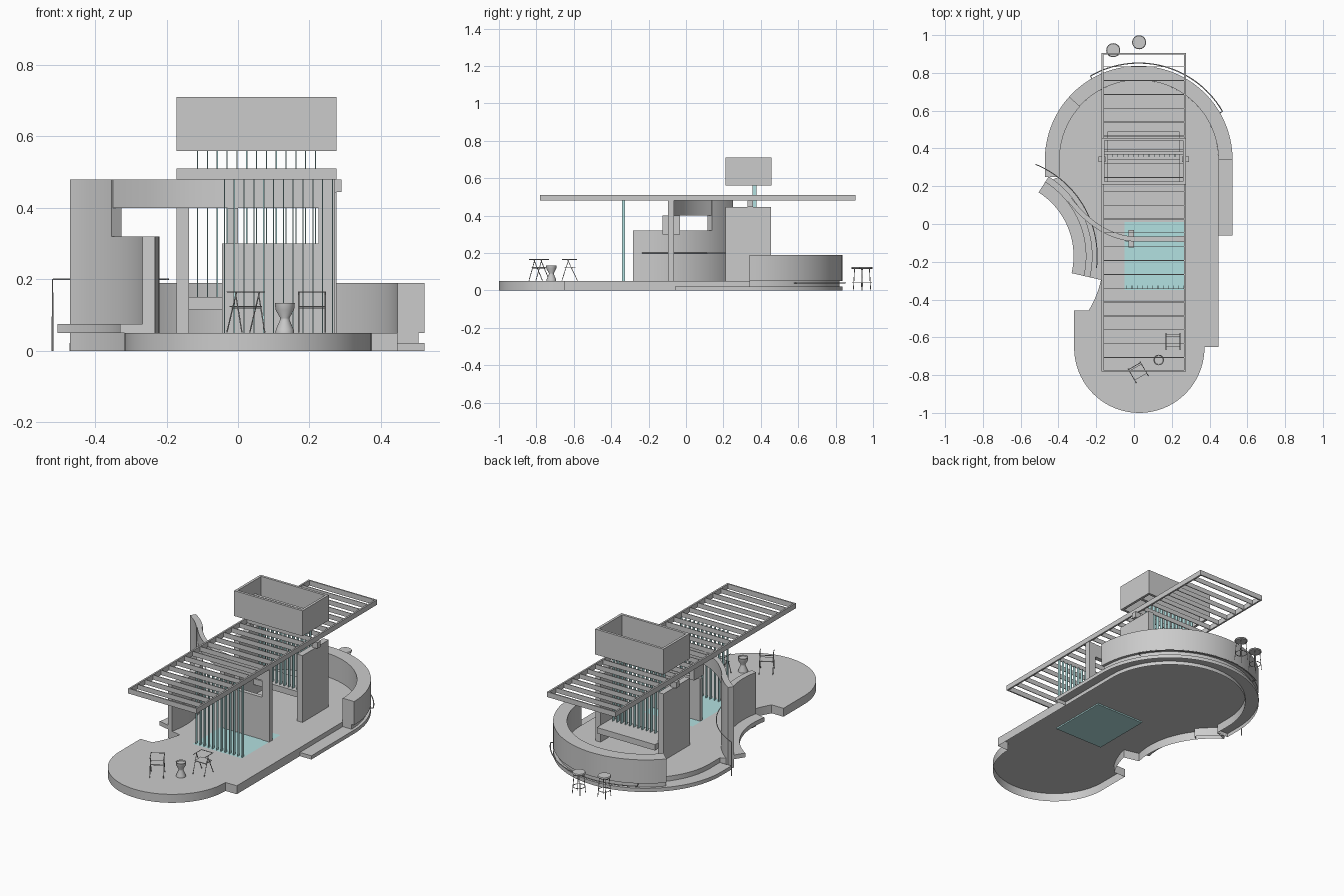
import bpy, bmesh, math
from mathutils import Vector, geometry

if "Cube" in bpy.data.objects:
    bpy.data.objects.remove(bpy.data.objects["Cube"])

glass = bpy.data.materials.new("pale_teal_glass")
glass.diffuse_color = (0.45, 0.75, 0.75, 0.55)
glass.use_nodes = True
glass.node_tree.nodes["Principled BSDF"].inputs["Base Color"].default_value = glass.diffuse_color

def finish(bm, name, smooth=False, mat=None):
    bmesh.ops.recalc_face_normals(bm, faces=bm.faces)
    me = bpy.data.meshes.new(name)
    bm.to_mesh(me)
    bm.free()
    ob = bpy.data.objects.new(name, me)
    bpy.context.collection.objects.link(ob)
    if mat:
        me.materials.append(mat)
    if smooth:
        select(ob)
        bpy.ops.object.shade_smooth_by_angle(angle=math.radians(30))
    return ob

def select(ob):
    bpy.ops.object.select_all(action='DESELECT')
    ob.select_set(True)
    bpy.context.view_layer.objects.active = ob

def prism(name, pts, z0, z1):
    bm = bmesh.new()
    f = bm.faces.new([bm.verts.new((p[0], p[1], z0)) for p in pts])
    r = bmesh.ops.extrude_face_region(bm, geom=[f])
    for v in r["geom"]:
        if isinstance(v, bmesh.types.BMVert):
            v.co.z = z1
    return finish(bm, name, True)

def boxes(name, specs, mat=None):
    # each spec: x0, x1, y0, y1, z0, z1
    bm = bmesh.new()
    for x0, x1, y0, y1, z0, z1 in specs:
        for v in bmesh.ops.create_cube(bm, size=1)["verts"]:
            v.co = Vector(((x0 + x1) / 2 + v.co.x * (x1 - x0),
                           (y0 + y1) / 2 + v.co.y * (y1 - y0),
                           (z0 + z1) / 2 + v.co.z * (z1 - z0)))
    return finish(bm, name, mat=mat)

def open_bottom(ob, extra=lambda f: False):
    # remove the ground faces so the part is a hollow shell
    bm = bmesh.new()
    bm.from_mesh(ob.data)
    dead = [f for f in bm.faces if all(v.co.z < 0.001 for v in f.verts) or extra(f)]
    bmesh.ops.delete(bm, geom=dead, context='FACES')
    bm.to_mesh(ob.data)
    bm.free()

def arc(c, r, a0, a1, n=40):
    return [(c[0] + r * math.cos(math.radians(a0 + (a1 - a0) * i / n)),
             c[1] + r * math.sin(math.radians(a0 + (a1 - a0) * i / n))) for i in range(n + 1)]

def band(name, c, r0, r1, a0, a1, z0, z1):
    return prism(name, arc(c, r1, a0, a1) + arc(c, r0, a1, a0), z0, z1)

def rods(name, paths, r):
    cu = bpy.data.curves.new(name, 'CURVE')
    cu.dimensions = '3D'
    cu.bevel_depth, cu.bevel_resolution, cu.use_fill_caps = r, 1, True
    for path in paths:
        s = cu.splines.new('POLY')
        s.points.add(len(path) - 1)
        for p, q in zip(s.points, path):
            p.co = (*q, 1)
    ob = bpy.data.objects.new(name, cu)
    bpy.context.collection.objects.link(ob)
    select(ob)
    bpy.ops.object.convert(target='MESH')
    return ob

def lathe(name, profile, n=32):
    bm = bmesh.new()
    vs = [bm.verts.new((r, 0, z)) for r, z in profile]
    es = [bm.edges.new(e) for e in zip(vs, vs[1:])]
    bmesh.ops.spin(bm, geom=vs + es, axis=(0, 0, 1), cent=(0, 0, 0), angle=2 * math.pi, steps=n)
    bmesh.ops.remove_doubles(bm, verts=bm.verts, dist=1e-5)
    return finish(bm, name, True)

B = (0.025, 0.34)      # centre of the round bar end
W = (-0.72, -0.17)     # centre of the concave side wall

# main floor: hollow shell with a rectangular opening for the glass
floor = prism("platform", arc((0.028, -0.655), 0.345, 180, 360) + [(0.373, -0.65), (0.447, -0.65)]
              + arc(B, 0.422, 0, 180) + [(-0.397, 0.25)]
              + arc(W, 0.465, 57, -13) + arc(W, 0.56, -13, -31) + [(-0.317, -0.458)], 0, 0.05)
cutter = boxes("glass_cutter", [(-0.05, 0.27, -0.35, 0.01, -0.1, 0.2)])
cutter.hide_render = True
mod = floor.modifiers.new("opening", 'BOOLEAN')
mod.object, mod.operation, mod.solver = cutter, 'DIFFERENCE', 'EXACT'
select(floor)
bpy.ops.object.modifier_apply(modifier="opening")
bpy.data.objects.remove(cutter)
open_bottom(floor, lambda f: all(-0.051 < v.co.x < 0.271 and -0.351 < v.co.y < 0.011 for v in f.verts))
boxes("glass_floor", [(-0.05, 0.27, -0.35, 0.01, 0.042, 0.05)], glass)

# low step around the back and right side
step = prism("lower_step", [(0.447, -0.06), (0.522, -0.06)] + arc(B, 0.497, 0, 180)
             + [(-0.472, 0.25), (-0.397, 0.25)] + arc(B, 0.422, 180, 0), 0, 0.022)
open_bottom(step)

# curved bar counter, recessed foot and foot rail
band("bar_foot", B, 0.422, 0.48, 0, 138, 0.022, 0.05)
band("bar_counter", B, 0.422, 0.497, 0, 138, 0.05, 0.19)
rail = [(x, y, 0.04) for x, y in arc(B, 0.512, 30, 120)]
ends = [(*arc(B, 0.48, a, a, 1)[0], 0.04) for a in (30, 120)]
rods("foot_rail", [[ends[0]] + rail + [ends[1]]], 0.003)

# concave side wall, bench and handrail
band("side_wall", W, 0.465, 0.5, -13, 38, 0.05, 0.32)
open_bottom(band("tall_wall_end", W, 0.465, 0.5, 38, 57.5, 0, 0.48))
band("outer_bench", W, 0.40, 0.466, -13, 57.5, 0.05, 0.075)
hand = [(x, y, 0.2) for x, y in arc(W, 0.525, 67.5, -7)]
rods("handrail", [[(hand[0][0], hand[0][1], 0)] + hand], 0.0025)

# S-curved beam leading from the tall wall to the post
mid = [Vector((*p, 0)) for p in arc(W, 0.4825, 57.5, 38, 12)]
mid += geometry.interpolate_bezier(mid[-1], Vector((-0.24, 0, 0)), Vector((-0.12, -0.08, 0)),
                                   Vector((0.02, -0.08, 0)), 24)[1:]
mid.append(Vector((0.225, -0.08, 0)))
left, right = [], []
for i, p in enumerate(mid):
    d = (mid[min(i + 1, len(mid) - 1)] - mid[max(i - 1, 0)]).normalized()
    n = Vector((-d.y, d.x, 0)) * 0.013
    left.append(p + n)
    right.append(p - n)
prism("curved_beam", left + right[::-1], 0.40, 0.48)

# central post, screen panel and strut
boxes("beam_post", [(0.225, 0.272, -0.096, -0.064, 0.05, 0.48)])
boxes("screen_panel", [(-0.045, 0.225, -0.092, -0.068, 0.05, 0.30)])
boxes("beam_strut", [(-0.03, 0.0, -0.125, -0.032, 0.30, 0.40)])

# pergola: side rails, end rails and thin upright slats
x0, x1, y0, y1 = -0.172, 0.275, -0.78, 0.906
boxes("pergola_rails", [(x0, x0 + 0.01, y0, y1, 0.48, 0.51), (x1 - 0.01, x1, y0, y1, 0.48, 0.51),
                        (x0 + 0.01, x1 - 0.01, y0, y0 + 0.008, 0.48, 0.51),
                        (x0 + 0.01, x1 - 0.01, y1 - 0.008, y1, 0.48, 0.51)])
boxes("pergola_slats", [(x0 + 0.01, x1 - 0.01, y - 0.002, y + 0.002, 0.481, 0.509)
                        for y in (y0 + i * (y1 - y0) / 23 for i in range(1, 23))])

# glass blade screens
boxes("front_glass_blades", [(x - 0.0015, x + 0.0015, -0.343, -0.325, 0.05, 0.48)
                             for x in (-0.038 + 0.0275 * i for i in range(12))], glass)
boxes("rear_glass_blades", [(x - 0.0015, x + 0.0015, 0.355, 0.377, 0.115, 0.57)
                            for x in (-0.113 + 0.0275 * i for i in range(13))], glass)

# rear piers, shelf and brackets
boxes("rear_piers", [(-0.172, -0.137, 0.21, 0.455, 0.05, 0.445), (0.24, 0.275, 0.21, 0.455, 0.05, 0.445)])
boxes("rear_shelf", [(-0.14, 0.24, 0.34, 0.49, 0.115, 0.15)])
boxes("pier_brackets", [(-0.187, -0.15, 0.328, 0.358, 0.445, 0.48), (0.253, 0.29, 0.328, 0.358, 0.445, 0.48)])

# raised open box with a divider holding the blades
t = 0.015
boxes("raised_box", [(x0, x1, 0.21, 0.21 + t, 0.56, 0.71), (x0, x1, 0.456 - t, 0.456, 0.56, 0.71),
                     (x0, x0 + t, 0.21 + t, 0.456 - t, 0.56, 0.71),
                     (x1 - t, x1, 0.21 + t, 0.456 - t, 0.56, 0.71),
                     (x0 + t, x1 - t, 0.367, 0.383, 0.56, 0.63)])

# bar stools
for i, (sx, sy) in enumerate([(-0.11, 0.92), (0.027, 0.962)]):
    seat = lathe(f"stool_seat_{i}", [(0, 0.115), (0.034, 0.115), (0.037, 0.12), (0.034, 0.126), (0, 0.126)])
    legs = [[(0.026 * c, 0.026 * s, 0.118), (0.036 * c, 0.036 * s, 0)]
            for c, s in ((math.cos(a), math.sin(a)) for a in (0.785, 2.356, 3.927, 5.498))]
    ring = [(x, y, 0.04) for x, y in arc((0, 0), 0.032, 0, 360, 20)]
    frame = rods(f"stool_legs_{i}", legs + [ring], 0.002)
    seat.location = frame.location = (sx, sy, 0)

# hourglass side table
table = lathe("side_table", [(0, 0.05), (0.026, 0.05), (0.025, 0.06), (0.013, 0.087), (0.013, 0.092),
                             (0.026, 0.115), (0.028, 0.134), (0.025, 0.134), (0.023, 0.128), (0, 0.128)])
table.location = (0.131, -0.72, 0)

# folding chairs
for i, (cx, cy, rot) in enumerate([(0.207, -0.622, 0), (0.022, -0.785, 30)]):
    paths = []
    for s in (-0.037, 0.037):
        paths += [[(s, -0.042, 0.002), (s, -0.005, 0.115)], [(s, 0.042, 0.002), (s, -0.012, 0.115)],
                  [(s, -0.04, 0.115), (s, 0.04, 0.115)]]
    paths += [[(-0.037, y, z), (0.037, y, z)] for y, z in ((-0.02, 0.07), (0.016, 0.07), (0.038, 0.115))]
    frame = rods(f"chair_frame_{i}", paths, 0.002)
    cloth = boxes(f"chair_seat_{i}", [(-0.036, 0.036, -0.028, 0.03, 0.072, 0.076)])
    for ob in (frame, cloth):
        ob.location = (cx, cy, 0.05)
        ob.rotation_euler.z = math.radians(rot)
